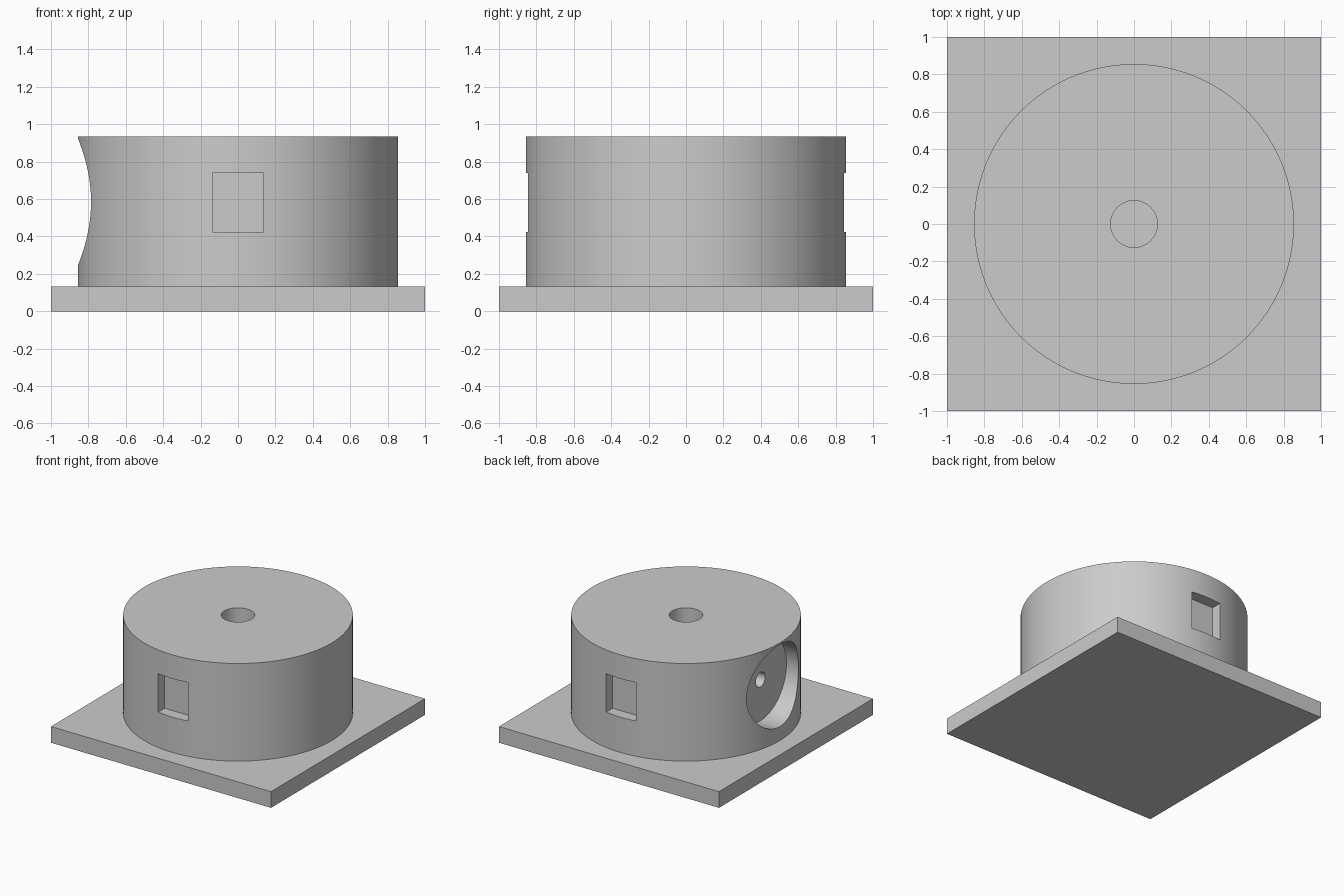
import bpy
from math import pi

cube = bpy.data.objects.get("Cube")
if cube:
    bpy.data.objects.remove(cube, do_unlink=True)

BASE_H, TOP = 0.133, 0.935
RADIUS = 0.855
MID_Z = 0.585

grey = bpy.data.materials.new("light_grey")
grey.use_nodes = True
colour = (0.6, 0.6, 0.6, 1)
grey.diffuse_color = colour
grey.node_tree.nodes["Principled BSDF"].inputs["Base Color"].default_value = colour


def box(name, centre, size):
    bpy.ops.mesh.primitive_cube_add(size=1, location=centre)
    ob = bpy.context.object
    ob.name = name
    ob.scale = size
    bpy.ops.object.transform_apply(location=True, rotation=True, scale=True)
    ob.data.materials.append(grey)
    return ob


def cylinder(name, radius, centre, length, sides, along_x=False):
    bpy.ops.mesh.primitive_cylinder_add(
        vertices=sides, radius=radius, depth=length, location=centre,
        rotation=(0, pi / 2 if along_x else 0, 0))
    ob = bpy.context.object
    ob.name = name
    bpy.ops.object.transform_apply(location=True, rotation=True, scale=True)
    ob.data.materials.append(grey)
    return ob


def cut(target, cutter):
    mod = target.modifiers.new("cut", 'BOOLEAN')
    mod.operation = 'DIFFERENCE'
    mod.solver = 'EXACT'
    mod.object = cutter
    bpy.context.view_layer.objects.active = target
    bpy.ops.object.modifier_apply(modifier=mod.name)
    bpy.data.objects.remove(cutter, do_unlink=True)


# Square base plate
box("base_plate", (0, 0, BASE_H / 2), (2, 2, BASE_H))

# Round drum
drum = cylinder("drum", RADIUS, (0, 0, (BASE_H + TOP) / 2), TOP - BASE_H, 128)

# Shaft hole down the middle
cut(drum, cylinder("shaft_cutter", 0.125, (0, 0, 0.6), 1.2, 64))

# Round recess on the right side, with a small bore to the shaft
cut(drum, cylinder("recess_cutter", 0.337, (-0.877, 0, MID_Z), 0.4, 96, True))
cut(drum, cylinder("bore_cutter", 0.06, (-0.4, 0, MID_Z), 0.7, 48, True))

# Rectangular pockets, front and back
for side in (-1, 1):
    cut(drum, box("pocket_cutter", (0, side * 0.86, 0.581), (0.272, 0.2, 0.316)))

bpy.ops.object.select_all(action='DESELECT')
drum.select_set(True)
bpy.context.view_layer.objects.active = drum
bpy.ops.object.shade_smooth_by_angle(angle=pi / 6)
